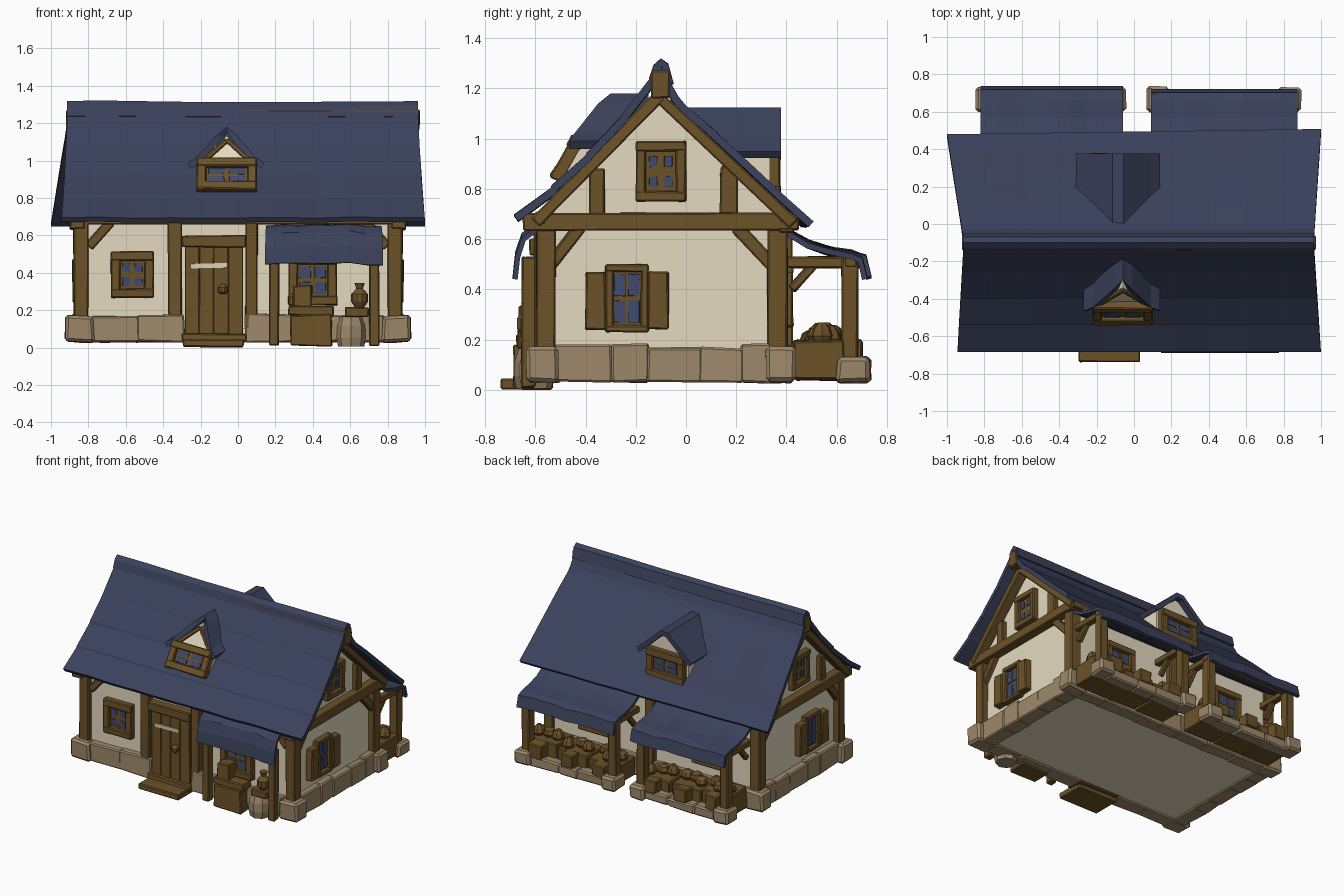
import bpy, bmesh, math, random
from mathutils import Matrix, Vector as V

if "Cube" in bpy.data.objects:
    bpy.data.objects.remove(bpy.data.objects["Cube"])

random.seed(4)
R = random.uniform


def material(name, col):
    m = bpy.data.materials.new(name)
    m.diffuse_color = (*col, 1)
    m.use_nodes = True
    m.node_tree.nodes["Principled BSDF"].inputs["Base Color"].default_value = m.diffuse_color
    return m


ROOF = material("slate blue", (0.043, 0.053, 0.105))
WOOD = material("oak brown", (0.150, 0.085, 0.022))
PLASTER = material("cream plaster", (0.78, 0.70, 0.53))
STONE = material("tan stone", (0.34, 0.25, 0.145))
GLASS = material("window blue", (0.050, 0.068, 0.150))


def finish(name, bm, mat, bevel=0, mirror=False, thick=0):
    me = bpy.data.meshes.new(name)
    if not thick:
        bmesh.ops.recalc_face_normals(bm, faces=bm.faces)
    bm.to_mesh(me)
    bm.free()
    me.materials.append(mat)
    ob = bpy.data.objects.new(name, me)
    bpy.context.collection.objects.link(ob)
    if thick:
        s = ob.modifiers.new("thickness", "SOLIDIFY")
        s.thickness, s.offset = thick, -1
    if bevel:
        b = ob.modifiers.new("bevel", "BEVEL")
        b.width, b.segments = bevel, 1
    if mirror:
        ob.modifiers.new("mirror", "MIRROR")
    return ob


def box(name, x0, x1, y0, y1, z0, z1, mat=WOOD, bevel=0.006, jit=0.003, M=Matrix(), mirror=False):
    bm = bmesh.new()
    bmesh.ops.create_cube(bm, size=1)
    for v in bm.verts:
        c = V((x0 if v.co.x < 0 else x1, y0 if v.co.y < 0 else y1, z0 if v.co.z < 0 else z1))
        v.co = M @ (c + V((R(-jit, jit), R(-jit, jit), R(-jit, jit))))
    return finish(name, bm, mat, bevel, mirror)


def beam(name, a, b, w, d, mirror=False):
    """Square timber from a to b, w wide and d deep along x (or y when it runs along x)."""
    a, b = V(a), V(b)
    z = (b - a).normalized()
    x = V((1, 0, 0)) if abs(z.x) < 1e-4 else V((0, 1, 0))
    M = Matrix.Translation(a) @ Matrix((x, z.cross(x), z)).transposed().to_4x4()
    return box(name, -d / 2, d / 2, -w / 2, w / 2, 0, (b - a).length, WOOD, 0.006, 0.003, M, mirror)


def loft(name, ring_a, ring_b, mat):
    bm = bmesh.new()
    A = [bm.verts.new(p) for p in ring_a]
    B = [bm.verts.new(p) for p in ring_b]
    bm.faces.new(A)
    bm.faces.new(B)
    for i in range(len(A)):
        j = (i + 1) % len(A)
        bm.faces.new((A[i], A[j], B[j], B[i]))
    return finish(name, bm, mat)


def grid(name, rows, mat, thick):
    bm = bmesh.new()
    vs = [[bm.verts.new(p) for p in r] for r in rows]
    for r, s in zip(vs, vs[1:]):
        for j in range(len(r) - 1):
            bm.faces.new((r[j], s[j], s[j + 1], r[j + 1]))
    return finish(name, bm, mat, thick=thick)


def sheet(name, profile, xl, xr, n, jit, thick, skew=0):
    """Roof skin: a (y, z) profile swept from xl(y) to xr(y) with slight waviness."""
    rows = []
    for i in range(n + 1):
        t, dz = i / n, R(-jit, jit)
        rows.append([(xl(y) + (xr(y) - xl(y)) * t, y - skew * (1 - t) * max(0, y),
                      z + dz + R(-jit, jit) * 0.4) for y, z in profile])
    return grid(name, rows, ROOF, thick)


def lathe(name, x, y, z, prof, mat, n=10):
    bm = bmesh.new()
    rings = [[bm.verts.new((x + r * math.cos(k * math.tau / n), y + r * math.sin(k * math.tau / n), z + h))
              for k in range(n)] for r, h in prof]
    for a, b in zip(rings, rings[1:]):
        for k in range(n):
            bm.faces.new((a[k], a[(k + 1) % n], b[(k + 1) % n], b[k]))
    bm.faces.new(rings[0])
    bm.faces.new(rings[-1])
    return finish(name, bm, mat)


def window(name, M, w, h, border, pane, mirror=False, shutter=0):
    """Window centred on M, facing local -y: panel, raised frame, four panes, shutters."""
    kw = dict(M=M, mirror=mirror)
    iw, ih = w / 2 - border, h / 2 - border
    box(name + "_panel", -iw - .01, iw + .01, -.012, .03, -ih - .01, ih + .01, bevel=0, jit=0, **kw)
    for s in (-1, 1):
        box(name + "_jamb", *sorted((s * iw, s * w / 2)), -.035, .02, -h / 2, h / 2, **kw)
        box(name + "_rail", -w / 2, w / 2, -.038, .02, *sorted((s * ih, s * h / 2)), **kw)
        for t in (-1, 1):
            cx, cz = s * iw / 2, t * ih / 2
            px, pz = iw * pane / 2, ih * pane / 2
            box(name + "_pane", cx - px, cx + px, -.018, -.011, cz - pz, cz + pz, GLASS, 0, .002, **kw)
        if shutter:
            box(name + "_shutter", *sorted((s * w / 2, s * (w / 2 + shutter))), -.045, .01,
                -h / 2 + .01, h / 2 - .03, **kw)


def place(x, y, z, turn=0, tilt=0):
    return Matrix.Translation((x, y, z)) @ Matrix.Rotation(turn, 4, 'Z') @ Matrix.Rotation(tilt, 4, 'X')


# plaster body with gables, and floor
body = [(-.56, .1), (.385, .1), (.385, .68), (-.1, 1.155), (-.56, .70)]
loft("walls", [(-.835, y, z) for y, z in body], [(.835, y, z) for y, z in body], PLASTER)
box("floor", -.80, .80, -.53, .35, .04, .11, PLASTER, 0, 0)

# stone footing blocks around the walls
def stones(a, b, put):
    while a < b - .01:
        c = a + R(.14, .26)
        c = b if b - c < .1 else c
        put(a - .004, c + .004, R(.168, .182))
        a = c
for x0, x1 in ((-.78, -.29), (.04, .78)):
    stones(x0, x1, lambda a, b, h: box("front_stone", a, b, -.61, -.5, .03, h, STONE, .008, .005))
stones(-.78, .78, lambda a, b, h: box("back_stone", a, b, .32, .42, .03, h, STONE, .008, .005))
stones(-.52, .34, lambda a, b, h: box("side_stone", .77, .885, a, b, .03, h, STONE, .008, .005, mirror=True))
for y0, y1 in ((-.635, -.51), (.32, .435)):
    box("corner_stone", .77, .925, y0, y1, .03, .17, STONE, .015, .005, mirror=True)

# timber frame
for y0, y1 in ((-.595, -.52), (.325, .405)):
    box("corner_post", .80, .88, y0, y1, .15, .68, mirror=True)
box("side_beam", .82, .90, -.65, .45, .635, .705, mirror=True)
box("front_beam", -.9, .9, -.60, -.54, .655, .71)
box("back_beam", -.9, .9, .37, .43, .63, .69)
for x0, x1 in ((-.375, -.30), (.04, .105)):
    box("front_post", x0, x1, -.605, -.54, .1, .67)
box("back_post", -.03, .04, .37, .425, .15, .65)
beam("side_brace", (.845, -.55, .48), (.845, -.42, .65), .05, .05, True)
beam("side_brace", (.845, .36, .48), (.845, .20, .65), .05, .05, True)
beam("front_brace", (.80, -.565, .54), (.68, -.565, .67), .05, .04, True)
for y0, y1, top in ((-.385, -.325, .88), (.135, .205, .89)):
    box("gable_post", .815, .87, y0, y1, .69, top, mirror=True)
beam("gable_rafter", (.875, -.60, .665), (.875, -.1, 1.175), .045, .07, True)
beam("gable_rafter", (.875, .43, .66), (.875, -.1, 1.155), .045, .07, True)
box("ridge_beam", -.918, .97, -.138, -.065, 1.16, 1.27)

# main roof with stepped slate courses, and ridge cap
profile = [(-.685, .695), (-.54, .80), (-.535, .812), (-.40, .93), (-.395, .942), (-.26, 1.085), (-.255, 1.095),
           (-.15, 1.23), (-.1, 1.285), (-.055, 1.21), (-.03, 1.165), (0, 1.13), (.1, 1.045), (.3, .86),
           (.4, .765), (.508, .67)]
def left(y):
    return -.91 - (.09 if y > -.1 else .035) * abs(y + .1) / .608
def right(y):
    return .96 + .04 * abs(y + .1) / .608
sheet("main_roof", profile, left, right, 10, .004, .03, .055)
sheet("ridge_cap", [(-.148, 1.235), (-.13, 1.29), (-.1, 1.316), (-.07, 1.295), (-.05, 1.22)],
      lambda y: -.913, lambda y: .963, 8, .004, .03)

# front dormer with leaning face
xc = -.06
face = [(-.16, -.51, .82), (.16, -.51, .82), (.16, -.425, .985), (0, -.34, 1.13), (-.16, -.425, .985)]
loft("front_dormer_wall", [(xc + x, y, z) for x, y, z in face], [(xc + x, -.14, z) for x, y, z in face], PLASTER)
cols = [(-.21, .985, -.465), (-.16, 1.02, -.445), (-.05, 1.14, -.35), (0, 1.18, -.30),
        (.05, 1.14, -.35), (.15, 1.02, -.445), (.2, .99, -.465)]
grid("front_dormer_roof", [[(xc + x, -.15 + (y + .15) * t, z) for x, z, y in cols] for t in (0, .5, 1)], ROOF, .035)
window("front_dormer_window", place(xc, -.465, .915, 0, -.5), .32, .19, .05, .75)
for s in (-1, 1):
    beam("front_dormer_rafter", (xc + s * .145, -.43, .98), (xc, -.345, 1.11), .03, .04)

# back dormer with upright face
xc = -.085
face = [(-.17, .75), (.17, .75), (.17, .96), (0, 1.1), (-.17, .96)]
loft("back_dormer_wall", [(xc + x, .335, z) for x, z in face], [(xc + x, 0, z) for x, z in face], PLASTER)
cols = [(-.225, .95), (-.17, .995), (-.03, 1.12), (.03, 1.125), (.17, .995), (.225, .95)]
grid("back_dormer_roof", [[(xc + x, y, z) for x, z in cols] for y in (.378, .2, 0)], ROOF, .035)
window("back_dormer_window", place(xc, .34, .865, math.pi), .31, .21, .055, .75)

# wall windows
window("front_left_window", place(-.565, -.565, .39), .23, .25, .05, .62)
window("front_right_window", place(.40, -.565, .36), .26, .27, .05, .72)
window("side_window", place(.84, -.235, .365, math.pi / 2), .17, .27, .03, .82, True, .08)
window("gable_window", place(.84, -.1, .87, math.pi / 2), .2, .24, .04, .5, True)
window("back_window", place(.46, .39, .38, math.pi), .24, .26, .045, .75, True)

# door and doorstep
for i in range(4):
    box("door_plank", -.285 + i * .078, -.207 + i * .078, -.60, -.54, .06, .54, bevel=.003, jit=.002)
box("door_lintel", -.30, .045, -.625, -.54, .535, .60)
box("door_sill", -.30, .045, -.63, -.5, .03, .075)
box("door_upper_strip", -.25, -.06, -.606, -.598, .425, .45, PLASTER, 0)
lathe("door_knob", -.08, -.615, .285, [(.012, 0), (.026, .012), (.026, .035), (.01, .055)], WOOD)
box("doorstep", -.295, .03, -.738, -.53, .002, .045)

# front awning, its posts and the goods beneath
sheet("front_awning", [(-.69, .45), (-.68, .54), (-.655, .615), (-.61, .65), (-.55, .66)],
      lambda y: .145 + (y + .685) * .05, lambda y: .775 - (y + .685) * .08, 7, .008, .02)
for x0 in (.165, .70):
    box("awning_post", x0, x0 + .055, -.655, -.60, .01, .53)
box("awning_beam", .17, .75, -.65, -.61, .47, .51)
box("market_crate", .28, .50, -.685, -.55, .01, .175, jit=.006)
box("small_crate", .29, .40, -.665, -.58, .22, .33, jit=.008)
box("crate_lid", .27, .51, -.675, -.58, .17, .225, jit=.005)
lathe("grain_sack", .605, -.605, .005, [(.07, 0), (.08, .05), (.077, .11), (.06, .16)], STONE, 8)
jug = [(.025, 0), (.045, .03), (.045, .07), (.018, .1), (.028, .13)]
lathe("jug", .65, -.63, .215, jug, WOOD)
box("jug_shelf", .57, .70, -.67, -.57, .165, .215)

# two back porches: awning, posts, plinth stones, crates of goods
for x0, x1, ye in ((-.82, -.06, .738), (.09, .875, .722)):
    sheet("porch_awning", [(.37, .68), (.43, .625), (.49, .59), (.57, .565), (.66, .55), (ye - .02, .53), (ye, .45)],
          lambda y: x0, lambda y: x1, 8, .008, .022)
    for px in (x0 + .035, x1 - .045):
        box("porch_post", px - .032, px + .032, .62, .685, .1, .53)
        box("post_stone", px - .06, px + .06, .60, .735, .03, .13, STONE, .015, .006)
        box("porch_rafter", px - .025, px + .025, .39, .70, .485, .53)
        beam("porch_brace", (px, .42, .40), (px, .51, .50), .035, .035)
    box("porch_beam", x0 + .01, x1 - .01, .63, .68, .485, .53)
    stones(x0 + .08, x1 - .09, lambda a, b, h: box("plinth_stone", a, b, .60, .70, .03, h * .55, STONE, .01, .006))
    mid = (x0 + x1) / 2
    for a, b in ((x0 + .02, mid - .13), (mid - .12, mid + .12), (mid + .13, x1 - .01)):
        h = R(.17, .2)
        box("goods_crate", a, b, .43, .63, .04, h, jit=.006)
        box("crate_front", a + .07, b - .07, .62, .70, .09, h + .005, jit=.006)
        for k in range(3):
            lathe("goods", a + .05 + k * (b - a - .1) / 2, R(.49, .59), h - .01,
                  [(.03, 0), (.045, .03), (.035, .06), (.015, R(.07, .085))], WOOD, 7)
